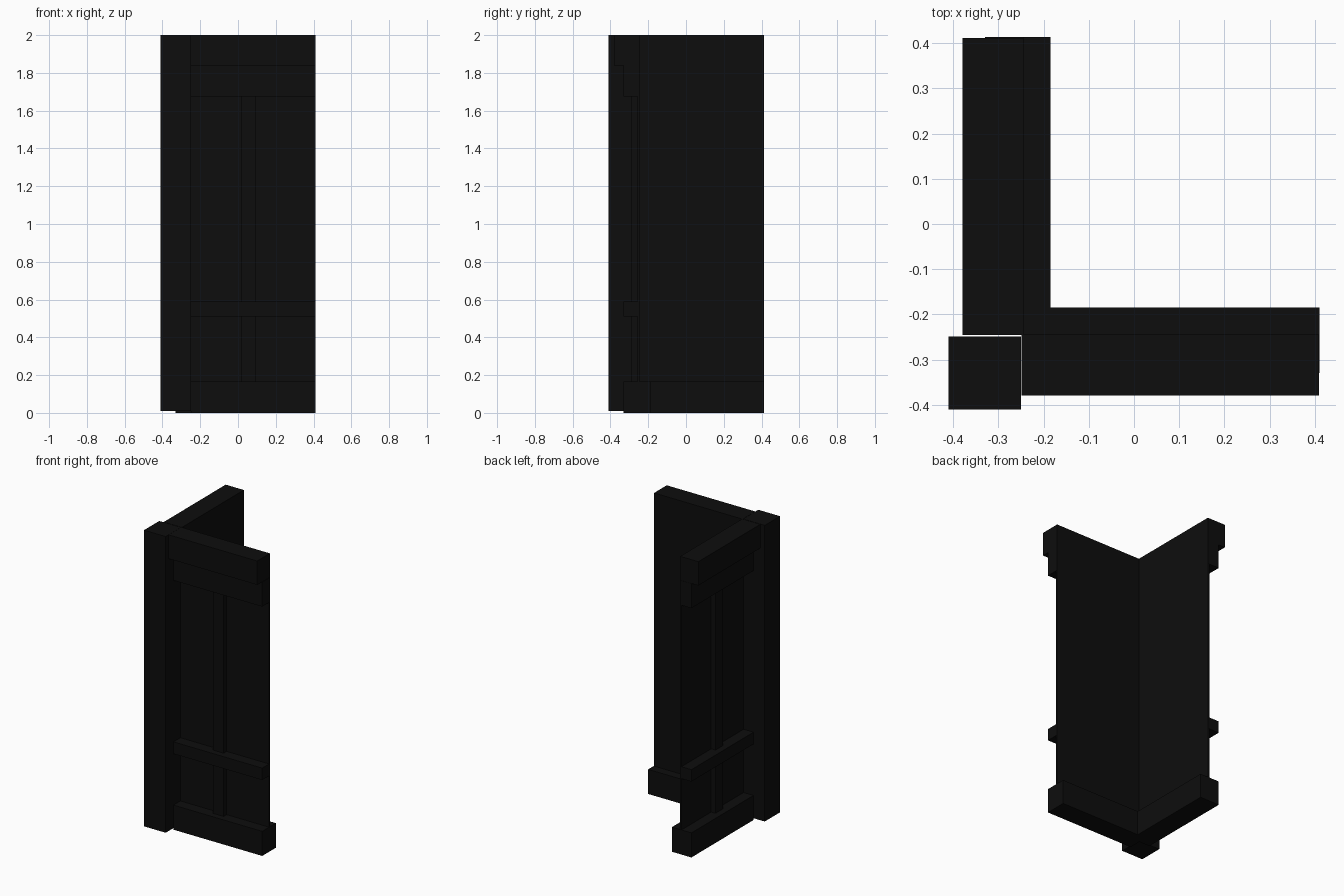
import bpy, bmesh

if "Cube" in bpy.data.objects:
    bpy.data.objects.remove(bpy.data.objects["Cube"])

dark = bpy.data.materials.new("dark_paint")
dark.diffuse_color = (0.004, 0.004, 0.004, 1)
dark.use_nodes = True
dark.node_tree.nodes["Principled BSDF"].inputs["Base Color"].default_value = dark.diffuse_color


def box(name, x, y, z):
    """Axis-aligned box from (min, max) ranges."""
    bm = bmesh.new()
    bmesh.ops.create_cube(bm, size=1)
    for v in bm.verts:
        v.co = [r[0] if c < 0 else r[1] for c, r in zip(v.co, (x, y, z))]
    me = bpy.data.meshes.new(name)
    bm.to_mesh(me)
    bm.free()
    me.materials.append(dark)
    ob = bpy.data.objects.new(name, me)
    bpy.context.collection.objects.link(ob)
    return ob


# Square post on the outer corner
box("corner_post", (-0.411, -0.25), (-0.411, -0.249), (0.01, 2.0))

# Wing parts: name, range along the wall, range through the wall, height range
END = 0.411
BACK = -0.245
parts = [
    ("top_beam", (-0.249, END - 0.002), (-0.38, BACK), (1.84, 2.0)),
    ("upper_rail", (-0.249, END), (-0.33, BACK), (1.675, 1.84)),
    ("wall_panel", (-0.249, END - 0.002), (-0.256, BACK), (0.02, 1.84)),
    ("upper_stile", (0.015, 0.095), (-0.288, BACK - 0.002), (0.59, 1.675)),
    ("middle_rail", (-0.249, END), (-0.33, BACK), (0.51, 0.59)),
    ("lower_stile", (0.015, 0.095), (-0.288, BACK - 0.002), (0.165, 0.51)),
    ("base_board", (-0.249, END), (-0.33, -0.185), (0.0, 0.165)),
]

# The left wing is the front wing mirrored across the diagonal
for name, along, through, height in parts:
    box("front_" + name, along, through, height)
    side = tuple(a + 0.003 for a in along)
    box("left_" + name, through, side, height)
